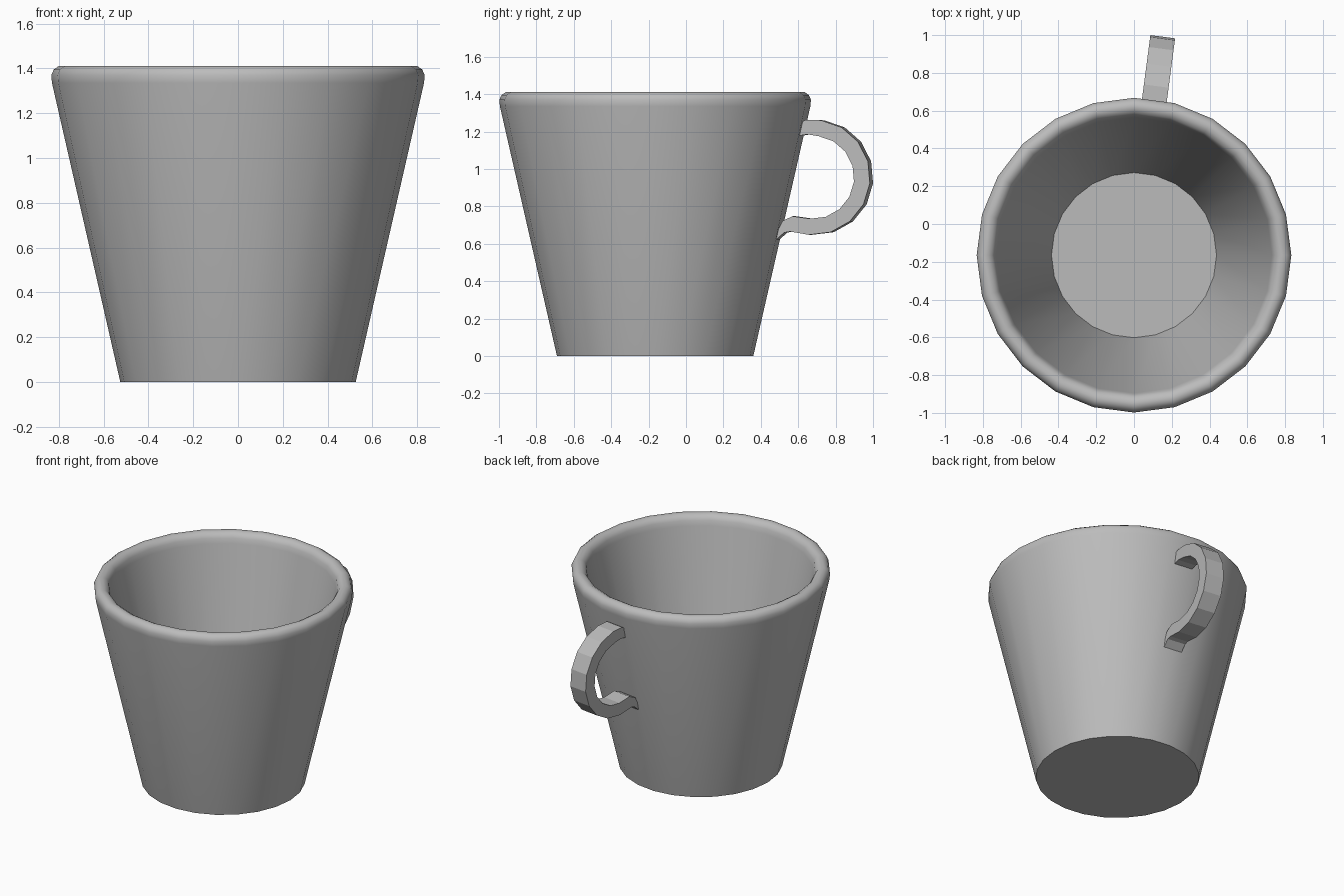
import bpy, bmesh
from math import sin, cos, radians, pi
from mathutils import Matrix

cube = bpy.data.objects.get("Cube")
if cube:
    bpy.data.objects.remove(cube, do_unlink=True)

SIDES = 24
CUP_Y = -0.165

grey = bpy.data.materials.new("plain grey")
grey.use_nodes = True
grey.diffuse_color = (0.5, 0.5, 0.5, 1)
grey.node_tree.nodes["Principled BSDF"].inputs["Base Color"].default_value = (0.5, 0.5, 0.5, 1)


def finish(bm, name):
    bmesh.ops.recalc_face_normals(bm, faces=bm.faces)
    mesh = bpy.data.meshes.new(name)
    bm.to_mesh(mesh)
    bm.free()
    mesh.materials.append(grey)
    obj = bpy.data.objects.new(name, mesh)
    bpy.context.collection.objects.link(obj)
    obj.location.y = CUP_Y
    return obj


# Cup: tapered wall, rounded rim and inner floor, turned from one profile
profile = [(0.525, 0), (0.83, 1.335), (0.833, 1.37), (0.822, 1.395), (0.80, 1.41),
           (0.775, 1.41), (0.752, 1.397), (0.738, 1.375), (0.73, 1.34), (0.437, 0.06)]
bm = bmesh.new()
rings = []
for r, z in profile:
    angles = [2 * pi * i / SIDES for i in range(SIDES)]
    rings.append([bm.verts.new((r * cos(a), r * sin(a), z)) for a in angles])
for low, high in zip(rings, rings[1:]):
    for i in range(SIDES):
        j = (i + 1) % SIDES
        bm.faces.new((low[i], low[j], high[j], high[i]))
bm.faces.new(rings[0])
bm.faces.new(rings[-1])
cup = finish(bm, "cup_body")
bpy.ops.object.select_all(action="DESELECT")
cup.select_set(True)
bpy.context.view_layer.objects.active = cup
bpy.ops.object.shade_smooth_by_angle(angle=radians(35))

# Handle: flat strap, an arc with a short upper end and a curled lower tail
CENTRE_R, CENTRE_Z = 0.86, 0.955
OUTER, INNER, HALF_WIDTH = 0.308, 0.222, 0.066


def arc(radius):
    steps = [radians(82 - 22 * i) for i in range(9)]
    return [(CENTRE_R + radius * cos(a), CENTRE_Z + radius * sin(a)) for a in steps]


outer = [(0.78, 1.24), (0.82, 1.262)] + arc(OUTER) + [(0.735, 0.665), (0.705, 0.66), (0.65, 0.612)]
inner = [(0.77, 1.175), (0.83, 1.185)] + arc(INNER) + [(0.75, 0.747), (0.695, 0.722), (0.66, 0.65)]
bm = bmesh.new()
sections = []
for (ro, zo), (ri, zi) in zip(outer, inner):
    corners = [(-HALF_WIDTH, ro, zo), (HALF_WIDTH, ro, zo),
               (HALF_WIDTH, ri, zi), (-HALF_WIDTH, ri, zi)]
    sections.append([bm.verts.new(c) for c in corners])
for a, b in zip(sections, sections[1:]):
    for i in range(4):
        j = (i + 1) % 4
        bm.faces.new((a[i], a[j], b[j], b[i]))
bm.faces.new(sections[0])
bm.faces.new(sections[-1])

# Turn the handle to sit on the middle of one wall facet
turn = Matrix.Rotation(-pi / SIDES, 4, "Z")
bmesh.ops.transform(bm, matrix=turn, verts=bm.verts)
finish(bm, "handle")
